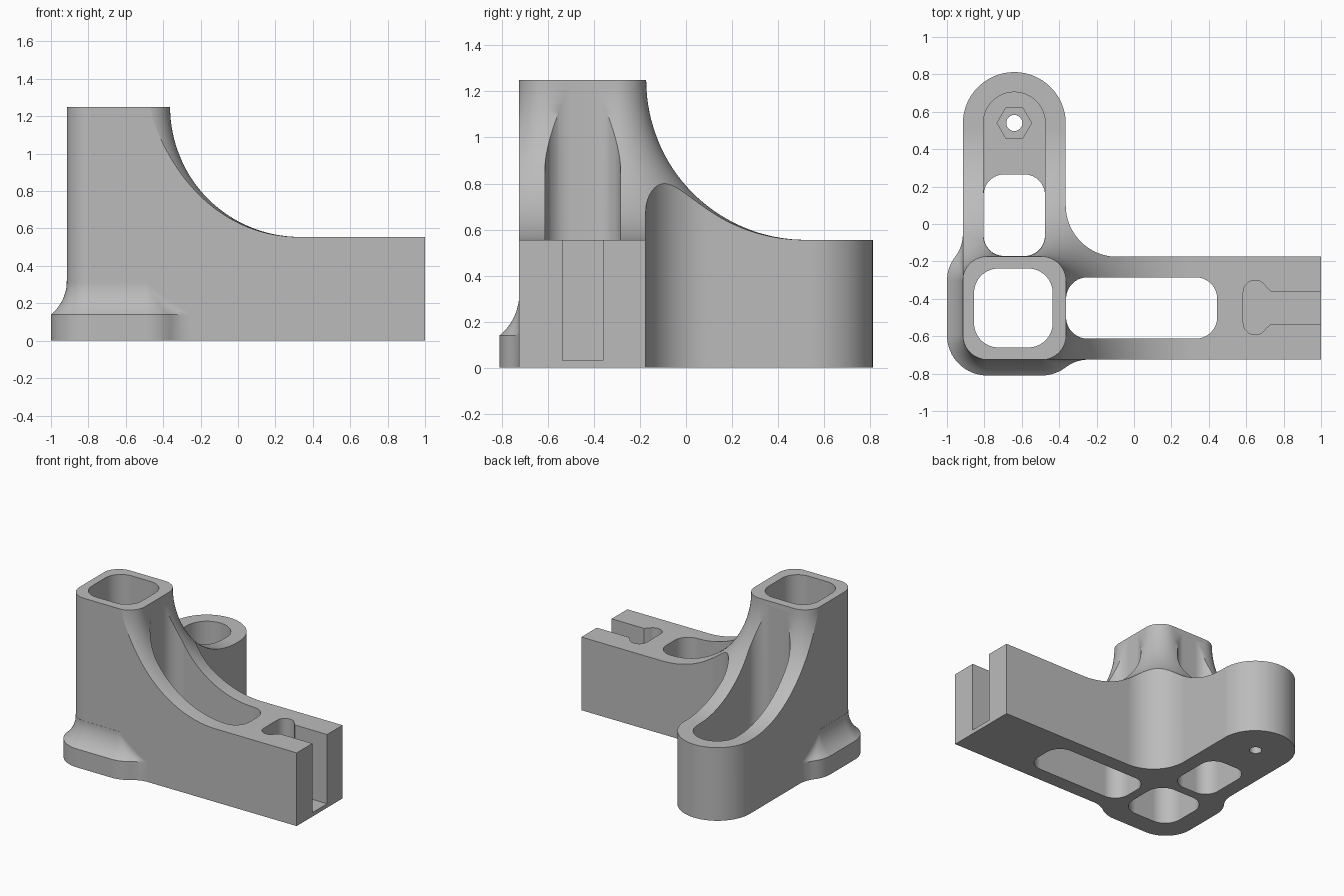
import bpy, bmesh, math

cube = bpy.data.objects.get("Cube")
if cube:
    bpy.data.objects.remove(cube, do_unlink=True)

mat = bpy.data.materials.new("plain grey")
mat.use_nodes = True
mat.diffuse_color = (0.5, 0.5, 0.5, 1)
mat.node_tree.nodes["Principled BSDF"].inputs["Base Color"].default_value = (0.5, 0.5, 0.5, 1)

# Tower footprint, corner radius, heights and flare radius
X0, X1, Y0, Y1 = -0.915, -0.365, -0.725, -0.175
CORNER, TOP, ARM_TOP, FLARE = 0.13, 1.25, 0.555, 0.695
ARM_END, BACK_Y, HALF = 1.0, 0.537, 0.275


def arc(cx, cy, r, a0, a1, n=16):
    angles = [math.radians(a0 + (a1 - a0) * i / n) for i in range(n + 1)]
    return [(cx + r * math.cos(a), cy + r * math.sin(a)) for a in angles]


def rounded_rect(x0, x1, y0, y1, r, r_top=None, n=16):
    t = r_top or r
    return (arc(x1 - r, y0 + r, r, -90, 0, n) + arc(x1 - t, y1 - t, t, 0, 90, n)
            + arc(x0 + t, y1 - t, t, 90, 180, n) + arc(x0 + r, y0 + r, r, 180, 270, n))


def loft(name, rings):
    """Solid from a list of (outline, z), bottom to top."""
    bm = bmesh.new()
    loops = [[bm.verts.new((x, y, z)) for x, y in pts] for pts, z in rings]
    for a, b in zip(loops, loops[1:]):
        for i in range(len(a)):
            j = (i + 1) % len(a)
            bm.faces.new((a[i], a[j], b[j], b[i]))
    bm.faces.new(loops[0][::-1])
    bm.faces.new(loops[-1])
    bmesh.ops.remove_doubles(bm, verts=bm.verts, dist=1e-5)
    bmesh.ops.recalc_face_normals(bm, faces=bm.faces)
    mesh = bpy.data.meshes.new(name)
    bm.to_mesh(mesh)
    bm.free()
    mesh.materials.append(mat)
    obj = bpy.data.objects.new(name, mesh)
    bpy.context.collection.objects.link(obj)
    return obj


def prism(name, pts, z0=-0.1, z1=1.5):
    return loft(name, [(pts, z0), (pts, z1)])


def activate(obj):
    bpy.ops.object.select_all(action="DESELECT")
    obj.select_set(True)
    bpy.context.view_layer.objects.active = obj


def combine(obj, other, operation):
    other.hide_render = True
    mod = obj.modifiers.new("combine", "BOOLEAN")
    mod.operation, mod.solver, mod.object = operation, "EXACT", other
    activate(obj)
    bpy.ops.object.modifier_apply(modifier=mod.name)
    bpy.data.objects.remove(other, do_unlink=True)


# Tower that flares out evenly on all sides into a slab
def tower_ring(d):
    d += 0.002
    return rounded_rect(X0 - d, X1 + d, Y0 - d, Y1 + d, CORNER + d)


steps = 32
rings = [(tower_ring(1.6), 0), (tower_ring(1.6), ARM_TOP)]
for i in range(steps, -1, -1):
    t = math.pi / 2 * i / steps
    rings.append((tower_ring(FLARE * (1 - math.cos(t))), TOP - FLARE * math.sin(t)))
body = loft("bracket_body", rings)

# Trim the flare to the L-shaped plan
plan = [(ARM_END, Y0), (ARM_END, Y1)]
plan += arc(X1 + HALF, Y1 + HALF, HALF, 270, 180, 24)
plan += arc(X1 - HALF, BACK_Y, HALF, 0, 180, 48)
plan += arc(X0 + CORNER, Y0 + CORNER, CORNER, 180, 270)
combine(body, prism("plan_trim", plan), "INTERSECT")


# Foot flange around the outer corner, blended into both walls
def foot_outline(d, blend=0.2):
    r, cx, cy = CORNER + d, X1 - CORNER, Y0 + CORNER
    run = math.sqrt((r + blend) ** 2 - (CORNER + blend) ** 2)
    tilt = math.degrees(math.atan2(run, CORNER + blend))
    front = [(cx + run, Y0 + 0.02)]
    front += arc(cx + run, Y0 - blend, blend, 90, 90 + tilt, 10)
    front += arc(cx, cy, r, -90 + tilt, -90, 10)
    front += arc(X0 + CORNER, cy, r, 270, 225, 8)
    # Mirror across the diagonal of the tower
    shift = X0 - Y0
    side = [(y + shift, x - shift) for x, y in front[-2::-1]]
    return (front + side + [(-0.5, -0.31)])[::-1]


FOOT, FOOT_Z, BLEND_Z, CURVE = 0.085, 0.14, 0.32, 0.233
foot_rings = [(foot_outline(FOOT), 0)]
for i in range(13):
    z = FOOT_Z + (BLEND_Z - FOOT_Z) * i / 12
    d = CURVE - math.sqrt(CURVE ** 2 - (BLEND_Z - z) ** 2)
    foot_rings.append((foot_outline(max(d, 0.001)), z))
combine(body, loft("foot_flange", foot_rings), "UNION")

# Openings through the tower and the side arm
cutters = [
    prism("tower_bore", rounded_rect(-0.855, -0.435, -0.66, -0.238, 0.13)),
    prism("arm_window", rounded_rect(-0.363, 0.445, -0.613, -0.285, 0.115)),
]
# Back arm pocket with a floor, its window, nut recess and screw hole
FLOOR = 0.2
cutters += [
    prism("back_pocket", rounded_rect(-0.805, -0.475, -0.172, 0.705, 0.11, 0.1649), FLOOR),
    prism("back_window", rounded_rect(-0.804, -0.476, -0.171, 0.265, 0.11), -0.1, FLOOR + 0.02),
    prism("nut_recess", arc(-0.64, 0.54, 0.092, 0, 300, 5), 0.1, FLOOR + 0.05),
    prism("screw_hole", arc(-0.64, 0.54, 0.043, 0, 345, 23), -0.1, FLOOR),
]
# Keyhole slot in the end of the side arm
slot_lo, slot_hi = -0.537, -0.36
slot = [(1.1, slot_lo), (1.1, slot_hi), (0.73, slot_hi)]
slot += arc(0.648, -0.365, 0.064, 30, 180) + arc(0.648, -0.528, 0.064, 180, 330)
slot += [(0.73, slot_lo)]
cutters.append(prism("end_slot", slot, 0.03))
for cutter in cutters:
    combine(body, cutter, "DIFFERENCE")

activate(body)
bpy.ops.object.shade_smooth_by_angle(angle=math.radians(30))
weighted = body.modifiers.new("even_shading", "WEIGHTED_NORMAL")
weighted.keep_sharp = True
